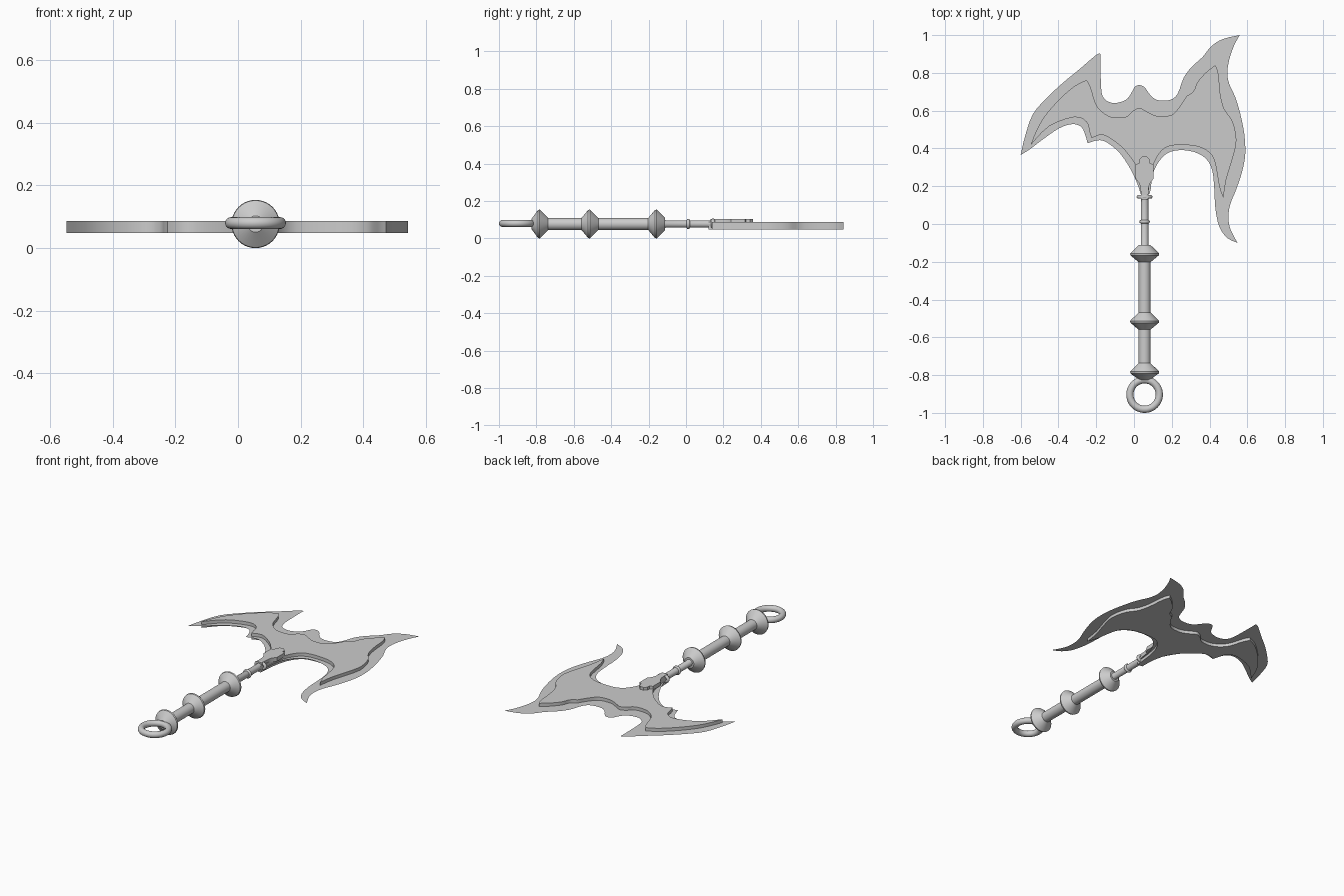
import bpy, bmesh, math
from mathutils import Vector, Matrix

if "Cube" in bpy.data.objects:
    bpy.data.objects.remove(bpy.data.objects["Cube"])

AX, AZ = 0.056, 0.077  # handle axis

steel = bpy.data.materials.new("steel_grey")
steel.diffuse_color = (0.6, 0.6, 0.6, 1)
steel.use_nodes = True
steel.node_tree.nodes["Principled BSDF"].inputs["Base Color"].default_value = steel.diffuse_color


def finish(name, bm, smooth=True):
    bmesh.ops.recalc_face_normals(bm, faces=bm.faces)
    me = bpy.data.meshes.new(name)
    bm.to_mesh(me)
    bm.free()
    me.materials.append(steel)
    ob = bpy.data.objects.new(name, me)
    bpy.context.collection.objects.link(ob)
    if smooth:
        bpy.ops.object.select_all(action='DESELECT')
        ob.select_set(True)
        bpy.context.view_layer.objects.active = ob
        bpy.ops.object.shade_smooth_by_angle(angle=math.radians(35))
    return ob


def smooth_outline(runs, steps=3):
    """Closed outline: each run is a smooth curve, runs meet at sharp corners."""
    out = []
    for i, run in enumerate(runs):
        p = [Vector(q) for q in run] + [Vector(runs[(i + 1) % len(runs)][0])]
        for k in range(len(p) - 1):
            a, b, c, d = p[max(k - 1, 0)], p[k], p[k + 1], p[min(k + 2, len(p) - 1)]
            for s in range(steps):
                t = s / steps
                out.append(0.5 * (2 * b + (c - a) * t + (2 * a - 5 * b + 4 * c - d) * t * t
                                  + (3 * b - a - 3 * c + d) * t ** 3))
    return out


def plate(name, outline, z0, z1=None):
    bm = bmesh.new()
    face = bm.faces.new([bm.verts.new((p[0], p[1], z0)) for p in outline])
    if z1 is not None:
        bottom = [v.co.copy() for v in face.verts]
        top = [bm.verts.new((c.x, c.y, z1)) for c in bottom]
        bm.verts.ensure_lookup_table()
        low = list(face.verts)
        bm.faces.new(top)
        for i in range(len(top)):
            j = (i + 1) % len(top)
            bm.faces.new((low[i], low[j], top[j], top[i]))
    else:
        face.normal_update()
        if face.normal.z < 0:
            face.normal_flip()
    if z1 is None:
        me = bpy.data.meshes.new(name)
        bm.to_mesh(me)
        bm.free()
        me.materials.append(steel)
        ob = bpy.data.objects.new(name, me)
        bpy.context.collection.objects.link(ob)
        return ob
    return finish(name, bm)


def lathe(name, profile, n=32):
    """Turn (y, radius) pairs around the handle axis."""
    bm = bmesh.new()
    rings = []
    for y, r in profile:
        rings.append([bm.verts.new((AX + r * math.cos(2 * math.pi * i / n), y,
                                    AZ + r * math.sin(2 * math.pi * i / n))) for i in range(n)])
    for a, b in zip(rings, rings[1:]):
        for i in range(n):
            j = (i + 1) % n
            bm.faces.new((a[i], a[j], b[j], b[i]))
    bm.faces.new(rings[0])
    bm.faces.new(rings[-1])
    return finish(name, bm)


def torus(name, center, R, r, turn=None, scale=(1, 1, 1), n=40, m=14):
    bm = bmesh.new()
    g = []
    for i in range(n):
        a = 2 * math.pi * i / n
        g.append([bm.verts.new(((R + r * math.cos(2 * math.pi * k / m)) * math.cos(a),
                                (R + r * math.cos(2 * math.pi * k / m)) * math.sin(a),
                                r * math.sin(2 * math.pi * k / m))) for k in range(m)])
    for i in range(n):
        for k in range(m):
            bm.faces.new((g[i][k], g[(i + 1) % n][k], g[(i + 1) % n][(k + 1) % m], g[i][(k + 1) % m]))
    M = Matrix.Translation(center) @ Matrix.Diagonal((*scale, 1))
    if turn:
        M = M @ Matrix.Rotation(turn, 4, 'X')
    bm.transform(M)
    return finish(name, bm)


# thin sharp edge sheet of the blade
edge = smooth_outline([
    [(-.60, .365), (-.578, .46), (-.536, .58), (-.463, .666), (-.378, .746), (-.288, .82), (-.20, .895)],
    [(-.177, .90), (-.177, .82), (-.172, .70), (-.15, .656), (-.103, .64), (-.045, .656), (-.018, .687),
     (.005, .727), (.03, .735), (.056, .724), (.087, .682), (.124, .656), (.188, .656), (.23, .687),
     (.262, .772), (.304, .83), (.362, .883), (.41, .942), (.473, .98)],
    [(.56, 1.0), (.531, .947), (.505, .873), (.494, .80), (.505, .74), (.536, .672), (.563, .582),
     (.584, .476), (.589, .37), (.573, .28), (.542, .185), (.51, .106), (.50, .037), (.51, -.026)],
    [(.548, -.10), (.494, -.074), (.452, -.016), (.431, .08), (.425, .185), (.415, .28), (.383, .344),
     (.32, .381), (.24, .391), (.177, .375), (.13, .328), (.098, .26), (.082, .16)],
    [(.035, .16), (.018, .212), (-.018, .29), (-.071, .37), (-.13, .423), (-.182, .444)],
    [(-.246, .428), (-.256, .466), (-.278, .513), (-.325, .529), (-.394, .508), (-.473, .455), (-.55, .397)],
])
plate("blade_edge", edge, 0.067)

# thick core of the blade
core = smooth_outline([
    [(-.547, .418), (-.52, .487), (-.473, .571), (-.394, .661), (-.315, .73)],
    [(-.251, .762), (-.23, .725), (-.204, .64), (-.172, .597), (-.119, .566), (-.045, .566),
     (-.008, .597), (.03, .614), (.071, .593), (.124, .571), (.198, .577), (.24, .619)],
    [(.278, .677), (.315, .703), (.336, .751), (.383, .804)],
    [(.431, .841), (.447, .794), (.457, .688), (.478, .608), (.521, .545), (.542, .444),
     (.521, .344), (.489, .238)],
    [(.473, .138), (.452, .196), (.436, .291), (.415, .36), (.362, .402), (.283, .418), (.188, .413),
     (.135, .375), (.098, .301), (.08, .20)],
    [(.074, .12)],
    [(.038, .12), (.034, .212), (.013, .301), (-.024, .36), (-.077, .418), (-.161, .471)],
    [(-.225, .455), (-.235, .487), (-.251, .54), (-.315, .566), (-.447, .519)],
])
plate("blade_core", core, 0.048, 0.087)

# raised clasp where the shaft grips the blade
half = [(.018, .13), (.021, .19), (.028, .215), (.047, .24), (.047, .315), (.028, .322),
        (.028, .342), (.012, .357)]
clasp = [(AX + x, y) for x, y in half] + [(AX - x, y) for x, y in reversed(half)]
plate("clasp", clasp, 0.08, 0.105)

# shaft, grip and pointed grip collars
lathe("shaft", [(-.17, .026), (-.12, .026), (-.11, .02), (.15, .02)])
lathe("grip", [(-.80, .032), (-.14, .032)])
for i, y in enumerate((-.16, -.517, -.785)):
    tip = .026 if i == 2 else .032
    lathe(f"grip_collar_{i + 1}", [(y - .042, tip), (y - .006, .075), (y + .003, .077),
                                   (y + .008, .073), (y + .048, .032)], 40)

# small shaft rings and the pommel ring
torus("shaft_ring", (AX, .012, AZ), .019, .009, math.pi / 2)
torus("clasp_ring", (AX, .144, AZ + .002), .032, .010, math.pi / 2, (1, 1, .66))
torus("pommel_ring", (AX, -.903, .080), .078, .019, None, (1, 1, 1), 48, 16)
